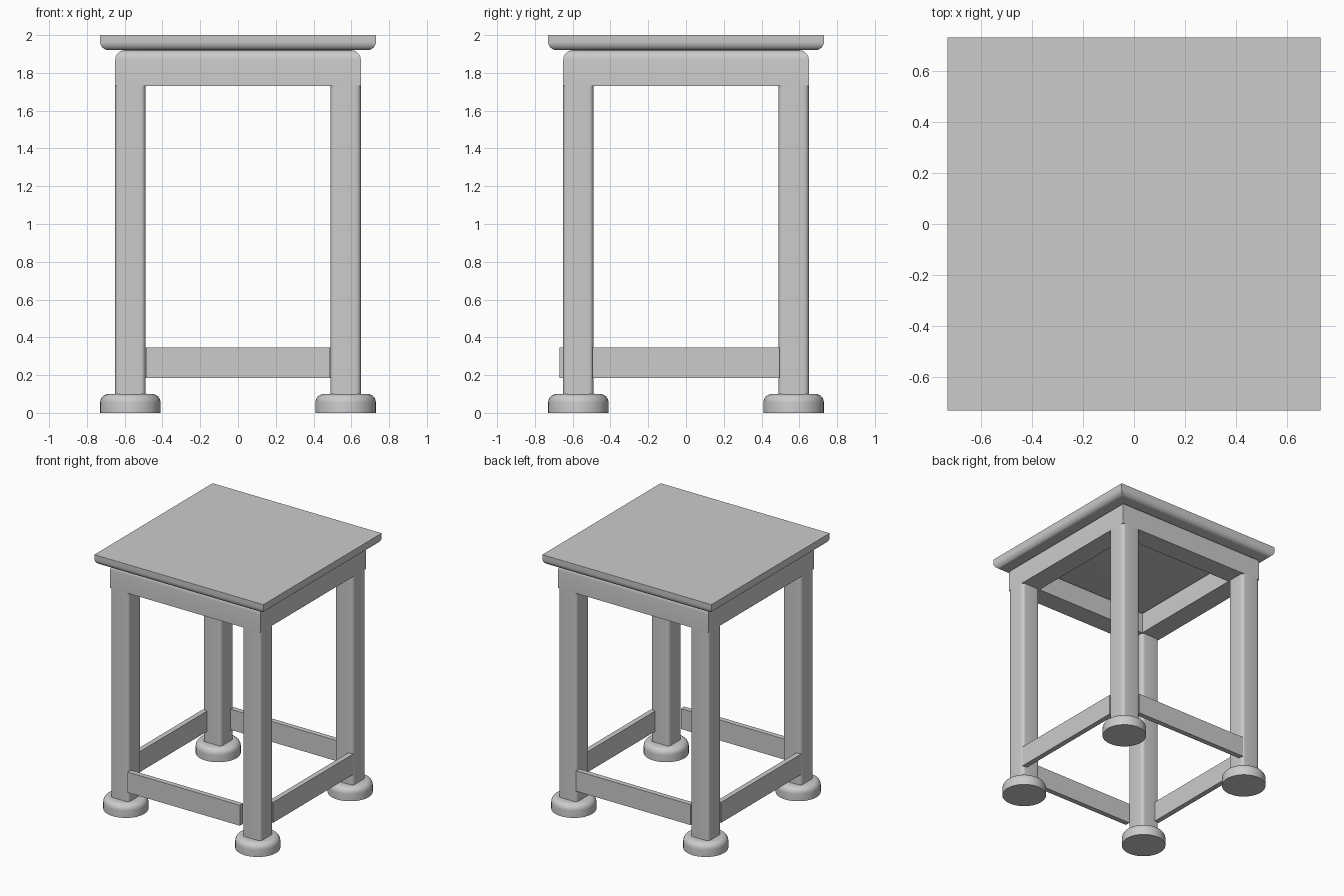
import bpy, bmesh, math

if "Cube" in bpy.data.objects:
    bpy.data.objects.remove(bpy.data.objects["Cube"])


def finish(name, bm, loc=(0, 0, 0)):
    bmesh.ops.recalc_face_normals(bm, faces=bm.faces)
    me = bpy.data.meshes.new(name)
    bm.to_mesh(me)
    bm.free()
    ob = bpy.data.objects.new(name, me)
    ob.location = loc
    bpy.context.collection.objects.link(ob)
    bpy.ops.object.select_all(action='DESELECT')
    ob.select_set(True)
    bpy.context.view_layer.objects.active = ob
    bpy.ops.object.shade_smooth_by_angle(angle=math.radians(30))
    return ob


def arc(cx, cz, r, a0, a1, n=6):
    return [(cx + r * math.cos(math.radians(a0 + (a1 - a0) * i / n)),
             cz + r * math.sin(math.radians(a0 + (a1 - a0) * i / n))) for i in range(n + 1)]


def sweep(name, profile, sides, closed, loc=(0, 0, 0)):
    """Turn a (half width, z) profile around z; 4 sides gives a mitred square."""
    bm = bmesh.new()
    k = math.sqrt(2) if sides == 4 else 1
    off = math.pi / 4 if sides == 4 else 0
    rings = [[bm.verts.new((h * k * math.cos(off + 2 * math.pi * i / sides),
                            h * k * math.sin(off + 2 * math.pi * i / sides), z))
              for i in range(sides)] for h, z in profile]
    pairs = list(zip(rings, rings[1:] + rings[:1])) if closed else list(zip(rings, rings[1:]))
    for a, b in pairs:
        for i in range(sides):
            j = (i + 1) % sides
            bm.faces.new((a[i], a[j], b[j], b[i]))
    if not closed:
        bm.faces.new(rings[0])
        bm.faces.new(rings[-1])
    return finish(name, bm, loc)


def box(name, size, loc, bevel=0):
    bm = bmesh.new()
    bmesh.ops.create_cube(bm, size=1)
    bmesh.ops.scale(bm, vec=size, verts=bm.verts)
    if bevel:
        uprights = [e for e in bm.edges if abs(e.verts[0].co.z - e.verts[1].co.z) > 0.1]
        bmesh.ops.bevel(bm, geom=uprights, offset=bevel, segments=5, profile=0.5, affect='EDGES')
    return finish(name, bm, loc)


# seat slab, rounded underneath
sweep("seat", arc(0.685, 1.965, 0.045, -90, 0) + [(0.73, 2.0)], 4, False)

# apron ring with rounded top edges
sweep("apron", [(0.49, 1.73), (0.65, 1.73)] + arc(0.60, 1.87, 0.05, 0, 90)
      + arc(0.54, 1.87, 0.05, 90, 180), 4, True)

# legs and round feet
for sy, fb in ((-1, "front"), (1, "back")):
    for sx, lr in ((-1, "left"), (1, "right")):
        x, y = 0.57 * sx, 0.57 * sy
        box(f"{fb}_{lr}_leg", (0.16, 0.16, 1.64), (x, y, 0.915), 0.025)
        sweep(f"{fb}_{lr}_foot", [(0.16, 0)] + arc(0.115, 0.055, 0.045, 0, 90),
              40, False, (x, y, 0))

# low stretchers; the front one stands slightly proud
box("front_stretcher", (0.97, 0.04, 0.16), (0, -0.65, 0.265))
box("back_stretcher", (0.99, 0.04, 0.16), (0, 0.63, 0.265))
for sx, lr in ((-1, "left"), (1, "right")):
    box(f"{lr}_stretcher", (0.04, 0.99, 0.16), (0.63 * sx, 0, 0.265))
